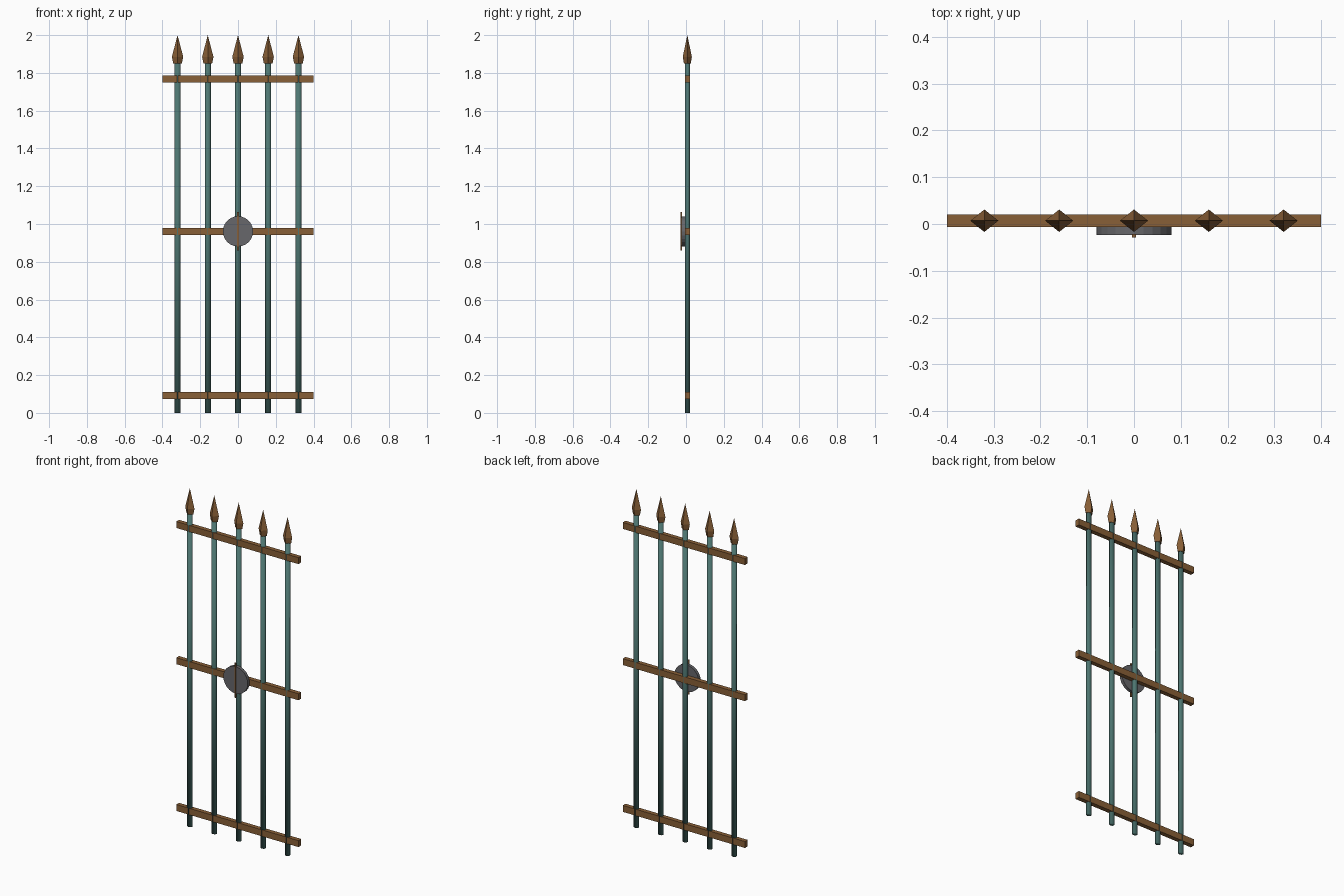
import bpy, bmesh, math
from mathutils import Matrix, Vector

cube = bpy.data.objects.get("Cube")
if cube:
    bpy.data.objects.remove(cube, do_unlink=True)

MID_Y = 0.007
BAR_X = [i * 0.16 for i in range(-2, 3)]


def material(name, colour):
    mat = bpy.data.materials.new(name)
    mat.use_nodes = True
    mat.diffuse_color = (*colour, 1)
    bsdf = mat.node_tree.nodes["Principled BSDF"]
    bsdf.inputs["Base Color"].default_value = (*colour, 1)
    return mat


teal = material("teal_iron", (0.075, 0.18, 0.165))
brown = material("bronze_brown", (0.25, 0.115, 0.038))
grey = material("lock_grey", (0.135, 0.135, 0.145))


def finish(name, bm, mat, smooth=False):
    bmesh.ops.recalc_face_normals(bm, faces=bm.faces)
    for face in bm.faces:
        face.smooth = smooth
    mesh = bpy.data.meshes.new(name)
    bm.to_mesh(mesh)
    bm.free()
    mesh.materials.append(mat)
    obj = bpy.data.objects.new(name, mesh)
    bpy.context.collection.objects.link(obj)
    return obj


def box(name, centre, size, mat):
    bm = bmesh.new()
    bmesh.ops.create_cube(bm, size=1)
    bmesh.ops.scale(bm, vec=size, verts=bm.verts)
    bmesh.ops.translate(bm, vec=centre, verts=bm.verts)
    return finish(name, bm, mat)


def bar(name, x):
    # Eight-sided bar, shaded smoothly over its end caps
    bm = bmesh.new()
    bmesh.ops.create_cone(bm, cap_ends=True, segments=8, radius1=0.016,
                          radius2=0.016, depth=1.86)
    bmesh.ops.scale(bm, vec=(1, 0.85, 1), verts=bm.verts)
    bmesh.ops.translate(bm, vec=(x, MID_Y, 0.93), verts=bm.verts)
    return finish(name, bm, teal, smooth=True)


def spearhead(name, x):
    # Four-sided diamond head: narrow base, wide shoulder, sharp tip
    bm = bmesh.new()
    rings = []
    for z, rx, ry in ((1.85, 0.023, 0.018), (1.885, 0.03, 0.024)):
        rings.append([bm.verts.new((x + rx * math.cos(a), MID_Y + ry * math.sin(a), z))
                      for a in (k * math.pi / 2 for k in range(4))])
    tip = bm.verts.new((x, MID_Y, 2.0))
    low, high = rings
    bm.faces.new(low)
    for k in range(4):
        n = (k + 1) % 4
        bm.faces.new((low[k], low[n], high[n], high[k]))
        bm.faces.new((high[k], high[n], tip))
    return finish(name, bm, brown)


# Upright bars with their spearheads
for i, x in enumerate(BAR_X, 1):
    bar(f"upright_bar_{i}", x)
    spearhead(f"spearhead_{i}", x)

# Cross rails
for name, z in (("bottom_rail", 0.092), ("middle_rail", 0.961), ("top_rail", 1.767)):
    box(name, (0, MID_Y, z), (0.8, 0.026, 0.038), brown)

# Round lock plate on the front
bm = bmesh.new()
bmesh.ops.create_cone(bm, cap_ends=True, segments=24, radius1=0.08, radius2=0.08, depth=0.018,
                      matrix=Matrix.Translation(Vector((0, -0.014, 0.961)))
                      @ Matrix.Rotation(math.pi / 2, 4, 'X'))
finish("lock_plate", bm, grey)

# Thin upright strip across the lock plate
box("lock_strip", (0, -0.025, 0.961), (0.008, 0.007, 0.205), brown)
